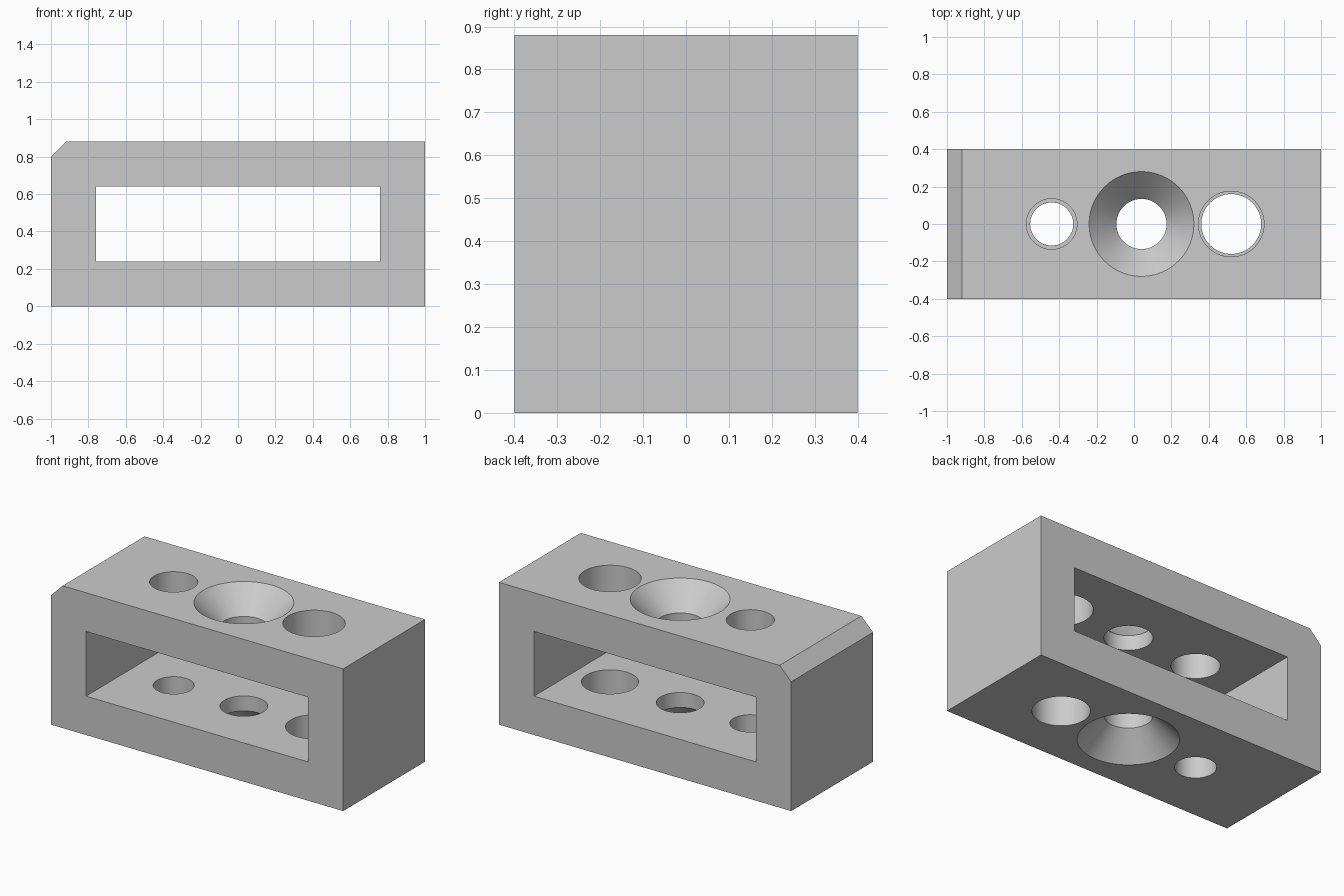
import bpy, bmesh, math
from mathutils import Vector

if "Cube" in bpy.data.objects:
    bpy.data.objects.remove(bpy.data.objects["Cube"])

HALF_DEPTH = 0.40
HEIGHT = 0.88
SEGMENTS = 96

grey = bpy.data.materials.new("light_grey")
grey.diffuse_color = (0.6, 0.6, 0.6, 1)
grey.use_nodes = True
grey.node_tree.nodes["Principled BSDF"].inputs["Base Color"].default_value = grey.diffuse_color


def new_object(name, bm):
    bmesh.ops.recalc_face_normals(bm, faces=bm.faces)
    mesh = bpy.data.meshes.new(name)
    bm.to_mesh(mesh)
    bm.free()
    mesh.materials.append(grey)
    obj = bpy.data.objects.new(name, mesh)
    bpy.context.collection.objects.link(obj)
    return obj


def prism(name, outline, half_depth):
    """Extrude an x-z outline along y."""
    bm = bmesh.new()
    face = bm.faces.new([bm.verts.new((x, -half_depth, z)) for x, z in outline])
    ext = bmesh.ops.extrude_face_region(bm, geom=[face])
    verts = [v for v in ext["geom"] if isinstance(v, bmesh.types.BMVert)]
    bmesh.ops.translate(bm, vec=Vector((0, 2 * half_depth, 0)), verts=verts)
    return new_object(name, bm)


def turned(name, x, profile):
    """Closed solid of revolution about a vertical axis, from (radius, z) points."""
    bm = bmesh.new()
    rings = []
    for r, z in profile:
        rings.append([bm.verts.new((x + r * math.cos(2 * math.pi * i / SEGMENTS),
                                    r * math.sin(2 * math.pi * i / SEGMENTS), z))
                      for i in range(SEGMENTS)])
    for a, b in zip(rings, rings[1:]):
        for i in range(SEGMENTS):
            j = (i + 1) % SEGMENTS
            bm.faces.new((a[i], a[j], b[j], b[i]))
    bm.faces.new(rings[0])
    bm.faces.new(rings[-1])
    return new_object(name, bm)


def cut(target, cutter):
    mod = target.modifiers.new(cutter.name, 'BOOLEAN')
    mod.operation = 'DIFFERENCE'
    mod.solver = 'EXACT'
    mod.object = cutter
    bpy.context.view_layer.objects.active = target
    bpy.ops.object.modifier_apply(modifier=mod.name)
    bpy.data.objects.remove(cutter, do_unlink=True)


# Block with one chamfered top edge
block = prism("block", [(-1, 0), (1, 0), (1, HEIGHT), (-0.92, HEIGHT), (-1, 0.80)],
              HALF_DEPTH)

# Rectangular window through the block
cut(block, prism("window_cutter",
                 [(-0.76, 0.24), (0.76, 0.24), (0.76, 0.64), (-0.76, 0.64)], 0.6))

# Side holes: wider through the top wall than through the bottom wall
for side, x, r_low, r_high in (("left", -0.44, 0.115, 0.135),
                               ("right", 0.52, 0.16, 0.175)):
    cut(block, turned(side + "_hole_cutter", x,
                      [(r_low, -0.1), (r_low, 0.44), (r_high, 0.44), (r_high, 1.0)]))

# Middle hole, countersunk from above and below
R, SINK, DEPTH = 0.134, 0.28, 0.148
over = 0.05
wide = SINK + over * (SINK - R) / DEPTH
cut(block, turned("countersink_cutter", 0.04,
                  [(wide, -over), (R, DEPTH), (R, HEIGHT - DEPTH), (wide, HEIGHT + over)]))

# Smooth hole walls, crisp edges
bpy.ops.object.select_all(action='DESELECT')
block.select_set(True)
bpy.context.view_layer.objects.active = block
bpy.ops.object.shade_smooth_by_angle(angle=math.radians(30))
